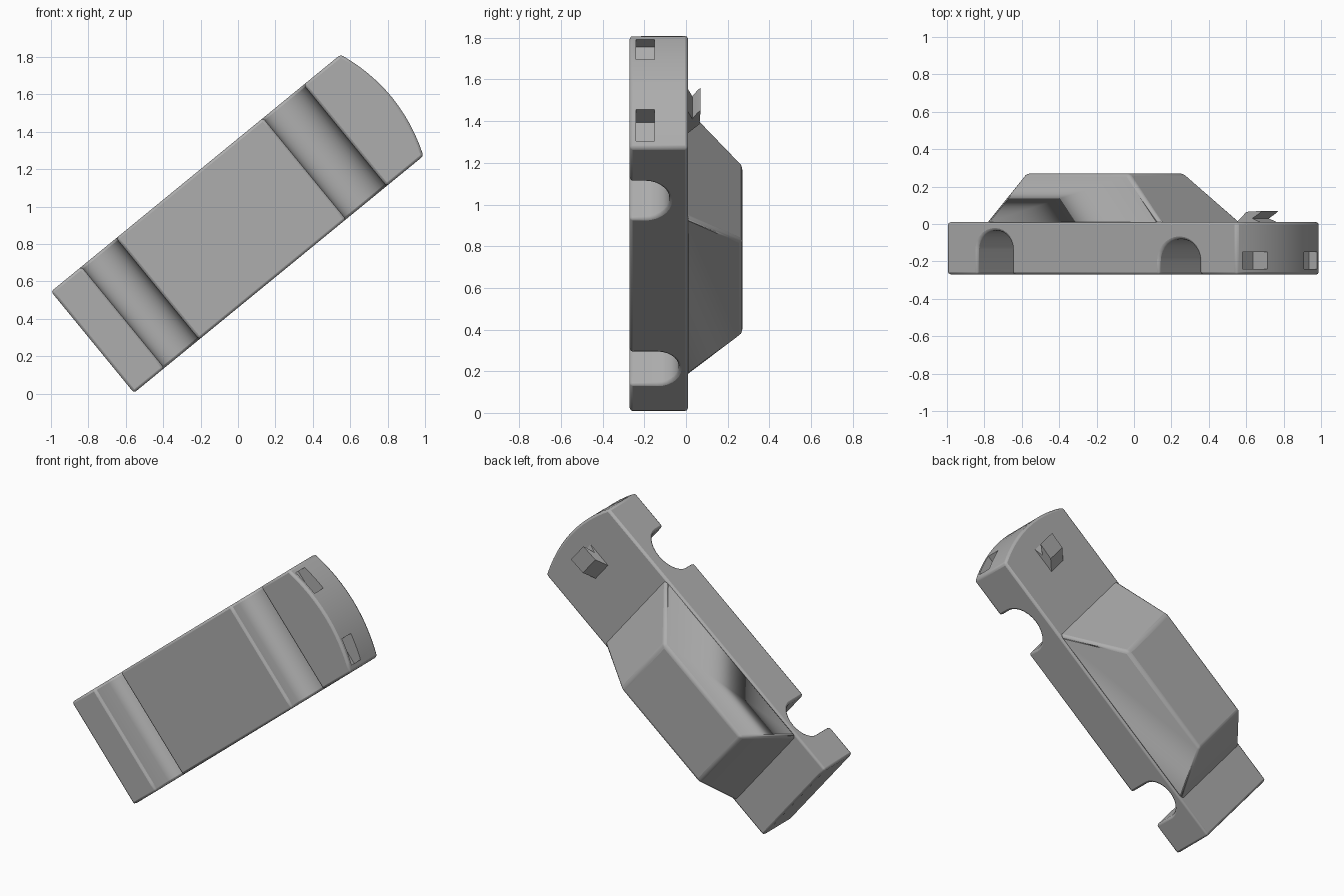
import bpy, bmesh, math
from mathutils import Matrix

if "Cube" in bpy.data.objects:
    bpy.data.objects.remove(bpy.data.objects["Cube"])

# Car axes: u = length (nose +), v = width, w = height; the car lies tilted with its roof toward +y
A = math.radians(39.3)
C, S = math.cos(A), math.sin(A)
TILT = Matrix(((C, S, 0, -0.004), (0, 0, 1, 0), (S, -C, 0, 0.908), (0, 0, 0, 1)))
HALF_W = 0.35

grey = bpy.data.materials.new("grey")
grey.diffuse_color = (0.42, 0.42, 0.42, 1)
grey.use_nodes = True
grey.node_tree.nodes["Principled BSDF"].inputs["Base Color"].default_value = grey.diffuse_color


def finish(name, bm, smooth=True):
    bmesh.ops.recalc_face_normals(bm, faces=bm.faces)
    mesh = bpy.data.meshes.new(name)
    bm.to_mesh(mesh)
    bm.free()
    ob = bpy.data.objects.new(name, mesh)
    bpy.context.collection.objects.link(ob)
    ob.matrix_world = TILT
    mesh.materials.append(grey)
    if smooth:
        bpy.ops.object.select_all(action='DESELECT')
        ob.select_set(True)
        bpy.context.view_layer.objects.active = ob
        bpy.ops.object.shade_smooth_by_angle(angle=math.radians(32))
    return ob


def loft(rings):
    """Skin a list of equal-length closed rings and cap both ends."""
    bm = bmesh.new()
    rows = [[bm.verts.new(p) for p in ring] for ring in rings]
    n = len(rows[0])
    for a, b in zip(rows, rows[1:]):
        for i in range(n):
            bm.faces.new((a[i], a[(i + 1) % n], b[(i + 1) % n], b[i]))
    bm.faces.new(rows[0][::-1])
    bm.faces.new(rows[-1])
    return bm


def bevel(ob, width, segments=2):
    m = ob.modifiers.new("rounded_edges", 'BEVEL')
    m.width, m.segments = width, segments
    m.limit_method, m.angle_limit = 'ANGLE', math.radians(40)


def arch(u0, u1, top, bottom=-0.27, steps=14):
    """Wheel arch outline from nose side to tail side: upright sides, rounded top."""
    mid, r = (u0 + u1) / 2, (u1 - u0) / 2
    rise = r * 0.85
    pts = [(u1, bottom)]
    for i in range(steps + 1):
        t = math.pi * i / steps
        pts.append((mid + r * math.cos(t), top - rise + rise * math.sin(t)))
    return pts + [(u0, bottom)]


# Lower body: side outline with both wheel arches, swept across the width with a bowed nose
outline = [(-1.0, -0.27), (-1.0, 0.01), (1.0, 0.01), (1.0, -0.27)]
outline += arch(0.465, 0.745, -0.08) + arch(-0.79, -0.55, -0.035)
rings = []
for k in range(13):
    v = -HALF_W + 2 * HALF_W * k / 12
    bow = 0.068 * (1 - (v / HALF_W) ** 2)
    rings.append([(u + (bow if u > 0.9 else 0), v, w) for u, w in outline])
body = finish("lower_body", loft(rings))
bevel(body, 0.014)

# Headlight pockets sunk into the nose
for name, v in (("left", -0.235), ("right", 0.235)):
    bm = bmesh.new()
    bmesh.ops.create_cube(bm, size=1, matrix=Matrix.Translation((1.03, v, -0.195))
                          @ Matrix.Diagonal((0.15, 0.16, 0.09, 1)))
    cutter = finish(name + "_headlight_cutter", bm, False)
    cutter.hide_render = True
    cutter.hide_set(True)
    m = body.modifiers.new(name + "_headlight_pocket", 'BOOLEAN')
    m.operation, m.object, m.solver = 'DIFFERENCE', cutter, 'EXACT'


def slab(u0, u1, half, w):
    return [(u0, -half, w), (u1, -half, w), (u1, half, w), (u0, half, w)]


# Cabin: tapered block with a long windscreen and a steeper rear window
cabin = finish("cabin", loft([
    slab(-0.745, 0.48, 0.342, -0.005),
    slab(-0.735, 0.46, 0.338, 0.012),
    slab(-0.55, 0.16, 0.238, 0.27),
]))
bevel(cabin, 0.02, 3)

# Bonnet scoop: ramp rising toward the nose, with a hollow mouth
scoop = finish("bonnet_scoop", loft([
    [(0.76, v, 0.0), (0.84, v, 0.065), (0.945, v, 0.07), (0.925, v, 0.055),
     (0.88, v, 0.03), (0.96, v, 0.0)] for v in (-0.07, 0.07)
]))
